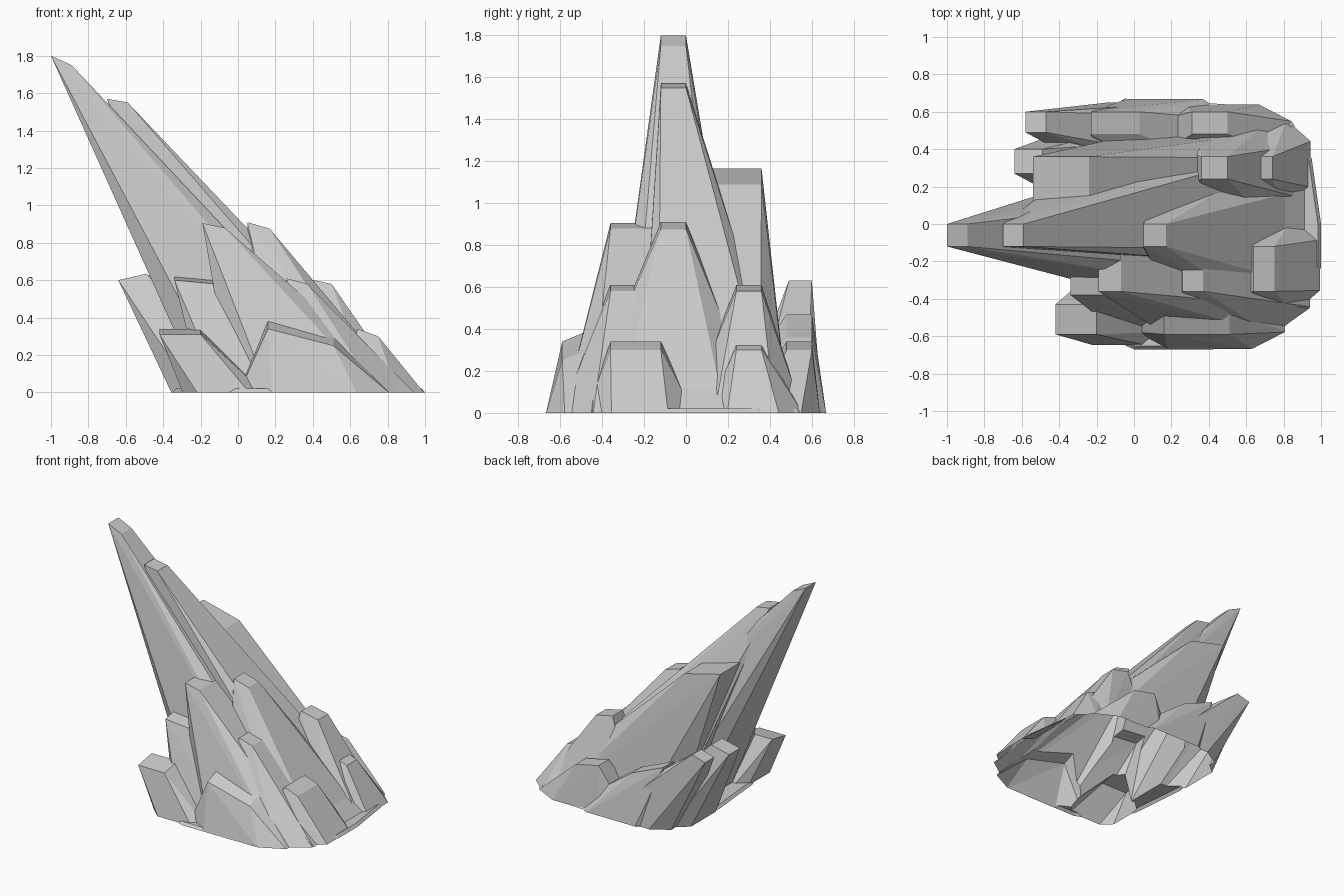
import bpy, bmesh

if "Cube" in bpy.data.objects:
    bpy.data.objects.remove(bpy.data.objects["Cube"])

shards = []


def hull_object(name, points):
    bm = bmesh.new()
    for p in points:
        bm.verts.new(p)
    bmesh.ops.convex_hull(bm, input=bm.verts)
    loose = [v for v in bm.verts if not v.link_faces]
    bmesh.ops.delete(bm, geom=loose, context='VERTS')
    bmesh.ops.dissolve_limit(bm, angle_limit=0.01, verts=bm.verts, edges=bm.edges)
    bmesh.ops.recalc_face_normals(bm, faces=bm.faces)
    me = bpy.data.meshes.new(name)
    bm.to_mesh(me)
    bm.free()
    ob = bpy.data.objects.new(name, me)
    bpy.context.collection.objects.link(ob)
    shards.append(ob)
    return ob


def shard(name, ledge, base, cut=0.24, tilt=0.0):
    """Leaning crystal: ledge = x0,x1,y0,y1,z0,z1 on top; base = x0,x1,y0,y1 at the ground."""
    x0, x1, y0, y1, z0, z1 = ledge
    pts = [(x, y, z + t) for x, z in ((x0, z0), (x1, z1)) for y, t in ((y0, 0), (y1, tilt))]
    bx0, bx1, by0, by1 = base
    cx, cy = (bx1 - bx0) * cut, (by1 - by0) * cut
    # sink each foot a little differently, trimmed flat later
    g = -0.004 - 0.0007 * len(shards)
    for x in (bx0, bx1):
        pts += [(x, by0 + cy, g), (x, by1 - cy, g)]
    for y in (by0, by1):
        pts += [(bx0 + cx, y, g), (bx1 - cx, y, g)]
    return hull_object(name, pts)


# low foot of the rock
outline = [(1, 0), (1, -.23), (.9, -.45), (.8, -.55), (.6, -.66), (.42, -.67), (0, -.67),
           (-.2, -.58), (-.31, -.35), (-.35, .1), (-.3, .4), (-.2, .58), (-.05, .67),
           (.2, .66), (.63, .63), (.85, .54), (.95, .35), (.98, .12)]
hull_object("foot", [(x, y, -.03) for x, y in outline] + [(x, y, 0) for x, y in outline]
            + [(.32 + (x - .32) * .975, y * .975, .02) for x, y in outline])

# tall leaning spire and its central ridge
shard("spire_tip", (-1, -.89, -.12, 0, 1.8, 1.75), (-.19, .76, -.37, .30), .15)
shard("spire_shoulder", (-.70, -.59, -.12, 0, 1.57, 1.55), (-.17, .89, -.22, .50), .12)
shard("ridge_middle", (.05, .17, -.12, 0, .91, .875), (.1, .91, -.50, .36), .2)
shard("back_tower", (-.54, -.24, .12, .36, 1.165, 1.09), (-.17, .94, -.20, .49), .2)

# right hand slope
shard("slope_front", (.64, .75, -.36, -.12, .34, .30), (.4, 1.0, -.48, .04))
shard("slope_back", (.63, .74, .24, .36, .34, .30), (.4, .95, .08, .56))
shard("upper_slope_front", (.26, .37, -.36, -.24, .61, .58), (.1, .95, -.60, .05))
shard("upper_slope_back", (.36, .50, .24, .36, .61, .58), (.15, .91, .0, .56))

# front side
shard("front_tower", (-.19, -.07, -.36, -.12, .905, .88), (-.03, .95, -.59, .1), .2)
shard("front_left_post", (-.34, -.12, -.38, -.22, .60, .58), (-.19, .5, -.58, .0), .16, .03)
shard("front_slab", (.16, .51, -.59, -.47, .34, .25), (.0, .82, -.67, -.25), .22, .05)
shard("front_left_block", (-.42, -.20, -.59, -.43, .31, .31), (-.29, .15, -.65, -.25), .18, .03)

# back side
shard("back_left_horn", (-.58, -.47, .49, .60, .60, .63), (-.27, .40, .25, .65), .2)
shard("left_horn", (-.64, -.49, .27, .40, .60, .635), (-.35, .25, .05, .55), .2)
shard("back_slab", (-.23, .03, .48, .60, .47, .36), (-.2, .55, .15, .67), .22)
shard("back_right_slab", (.31, .50, .48, .60, .34, .30), (.1, .86, .25, .64))

# fuse all shards into one shell
rock = shards[0]
for ob in shards[1:]:
    m = rock.modifiers.new(ob.name, 'BOOLEAN')
    m.operation = 'UNION'
    m.solver = 'EXACT'
    m.object = ob
dg = bpy.context.evaluated_depsgraph_get()
dg.update()
mesh = bpy.data.meshes.new_from_object(rock.evaluated_get(dg))
rock.modifiers.clear()
for ob in shards:
    bpy.data.objects.remove(ob, do_unlink=True)

# trim at the ground, leaving the underside open
bm = bmesh.new()
bm.from_mesh(mesh)
bmesh.ops.bisect_plane(bm, geom=bm.verts[:] + bm.edges[:] + bm.faces[:], dist=1e-5,
                       plane_co=(0, 0, 0), plane_no=(0, 0, 1), clear_inner=True)
for f in bm.faces:
    f.smooth = False
bm.to_mesh(mesh)
bm.free()
final = bpy.data.objects.new("leaning_rock", mesh)
bpy.context.collection.objects.link(final)
